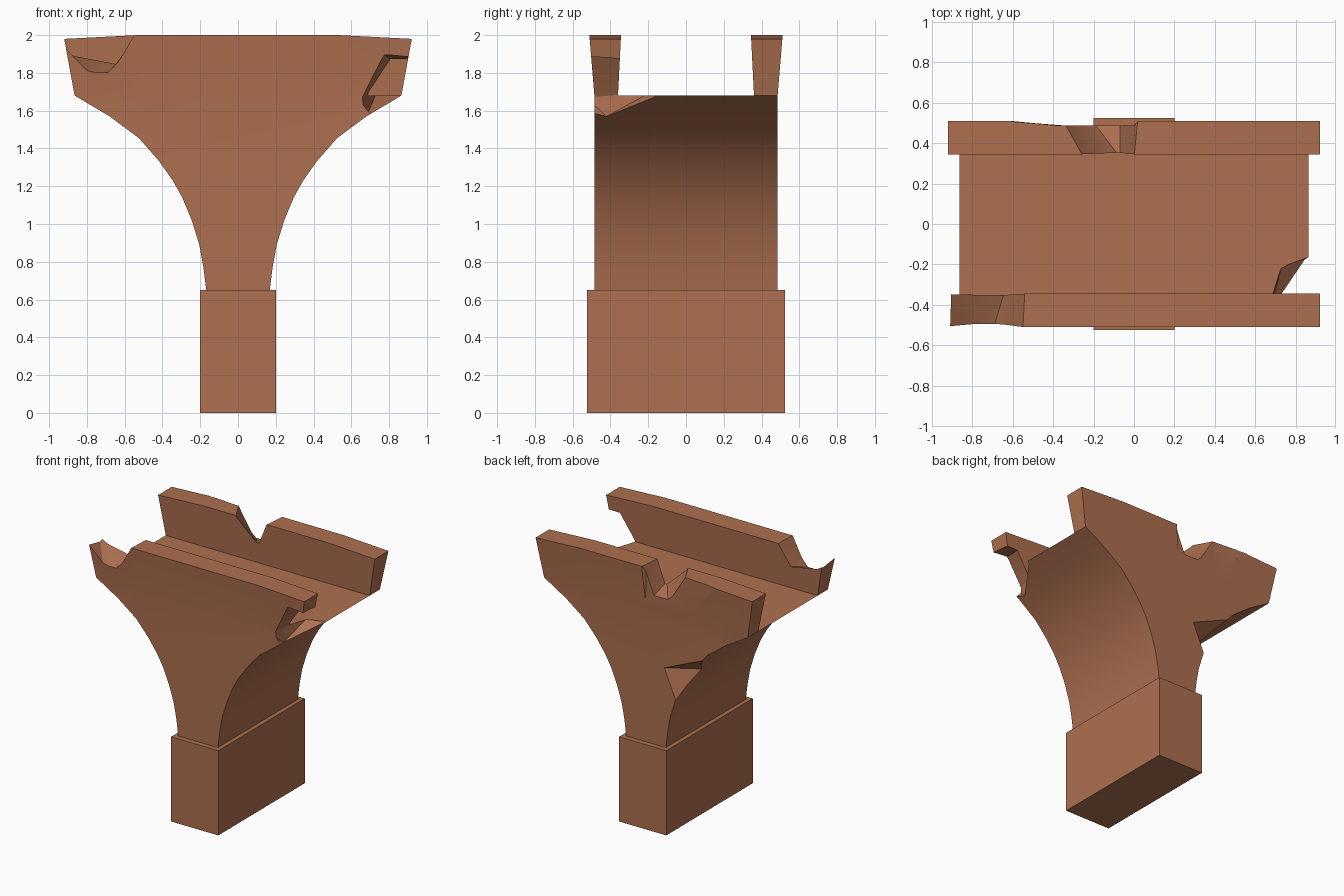
import bpy, bmesh

if "Cube" in bpy.data.objects:
    bpy.data.objects.remove(bpy.data.objects["Cube"])

clay = bpy.data.materials.new("terracotta")
clay.diffuse_color = (0.42, 0.16, 0.08, 1)
clay.use_nodes = True
clay.node_tree.nodes["Principled BSDF"].inputs["Base Color"].default_value = clay.diffuse_color


def make_object(name, bm):
    bmesh.ops.recalc_face_normals(bm, faces=bm.faces[:])
    mesh = bpy.data.meshes.new(name)
    bm.to_mesh(mesh)
    bm.free()
    mesh.materials.append(clay)
    ob = bpy.data.objects.new(name, mesh)
    bpy.context.collection.objects.link(ob)
    return ob


def chip(target, points):
    """Knock a convex lump out of the target."""
    bm = bmesh.new()
    for p in points:
        bm.verts.new(p)
    res = bmesh.ops.convex_hull(bm, input=bm.verts[:])
    loose = [v for v in bm.verts if not v.link_faces]
    bmesh.ops.delete(bm, geom=loose, context='VERTS')
    cutter = make_object("chip_cutter", bm)
    cutter.hide_render = True
    mod = target.modifiers.new("chip", 'BOOLEAN')
    mod.operation = 'DIFFERENCE'
    mod.solver = 'EXACT'
    mod.object = cutter
    bpy.context.view_layer.objects.active = target
    bpy.ops.object.modifier_apply(modifier=mod.name)
    bpy.data.objects.remove(cutter)


def at_y(y, xz):
    return [(x, y, z) for x, z in xz]


# Base block
bm = bmesh.new()
bmesh.ops.create_cube(bm, size=1)
for v in bm.verts:
    v.co = (v.co.x * 0.4, v.co.y * 1.05, (v.co.z + 0.5) * 0.65)
make_object("base_block", bm)

# Flared body: curved profile swept front to back
half = [(0.168, 0.65), (0.183, 0.77), (0.205, 0.89), (0.245, 1.02),
        (0.295, 1.14), (0.345, 1.23), (0.42, 1.335), (0.525, 1.455),
        (0.68, 1.57), (0.865, 1.68)]
deck = [(0.5, 1.68), (-0.5, 1.68)]
profile = half + deck + [(-x, z) for x, z in reversed(half)]
stations = [-0.485, -0.36, 0.36, 0.485]

bm = bmesh.new()
rings = [[bm.verts.new(p) for p in at_y(y, profile)] for y in stations]
bm.faces.new(rings[0])
bm.faces.new(rings[-1])
n = len(profile)
wall_strips = []
for s in range(3):
    for i in range(n):
        j = (i + 1) % n
        f = bm.faces.new((rings[s][i], rings[s][j], rings[s + 1][j], rings[s + 1][i]))
        if s != 1 and 9 <= i <= 11:
            wall_strips.append(f)

# Side parapets: raised from the outer deck strips, leaning outward
bmesh.ops.recalc_face_normals(bm, faces=bm.faces[:])
res = bmesh.ops.extrude_face_region(bm, geom=wall_strips)
bmesh.ops.delete(bm, geom=[f for f in wall_strips if f.is_valid], context='FACES_ONLY')
for v in [g for g in res["geom"] if isinstance(g, bmesh.types.BMVert)]:
    x, y, _ = v.co
    new_y = 0.51 if abs(y) > 0.4 else 0.345
    v.co = (x * 0.92 / 0.865, new_y if y > 0 else -new_y,
            1.98 if abs(x) > 0.8 else 2.0)
body = make_object("flared_trough", bm)

# Broken notch, front parapet left end
chip(body, at_y(-0.53, [(-0.95, 1.97), (-0.9, 1.955), (-0.77, 1.79), (-0.7, 1.79),
                        (-0.64, 1.85), (-0.55, 2.0), (-0.55, 2.1), (-0.95, 2.1)])
     + at_y(-0.33, [(-0.95, 1.94), (-0.88, 1.9), (-0.64, 1.855),
                    (-0.54, 2.0), (-0.54, 2.1), (-0.95, 2.1)]))

# Shaved outer face and notch in the back parapet
chip(body, [(-0.65, 0.511, 2.05), (-0.36, 0.486, 2.05), (0, 0.486, 2.05),
            (0.025, 0.515, 2.05), (-0.36, 0.489, 1.7), (0, 0.489, 1.7),
            (-0.65, 0.6, 2.05), (0.025, 0.6, 2.05), (-0.36, 0.6, 1.7), (0, 0.6, 1.7)])
chip(body, at_y(0.53, [(-0.36, 2.0), (-0.22, 1.78), (-0.07, 1.78), (0.02, 2.0),
                       (0.02, 2.1), (-0.36, 2.1)])
     + at_y(0.33, [(-0.25, 2.0), (-0.07, 1.84), (0.0, 2.0), (0.0, 2.1), (-0.25, 2.1)]))

# Broken lower corner at front right
chip(body, at_y(-0.53, [(0.77, 1.9), (0.97, 1.88), (0.71, 1.6), (0.65, 1.67), (0.97, 1.5)])
     + at_y(-0.335, [(0.81, 1.87), (0.97, 1.87), (0.69, 1.685)])
     + [(0.73, -0.21, 1.685), (0.87, -0.16, 1.685), (0.9, -0.16, 1.66),
        (0.68, -0.42, 1.57)])

# Chipped arris at back left
chip(body, [(-0.25, 0.49, 1.03), (-0.495, 0.49, 1.41), (-0.15, 0.49, 1.26),
            (-0.36, 0.29, 1.23), (-0.6, 0.6, 1.15)])

# Smooth curve, sharp breaks
bpy.ops.object.select_all(action='DESELECT')
body.select_set(True)
bpy.context.view_layer.objects.active = body
bpy.ops.object.shade_smooth_by_angle(angle=0.4)
